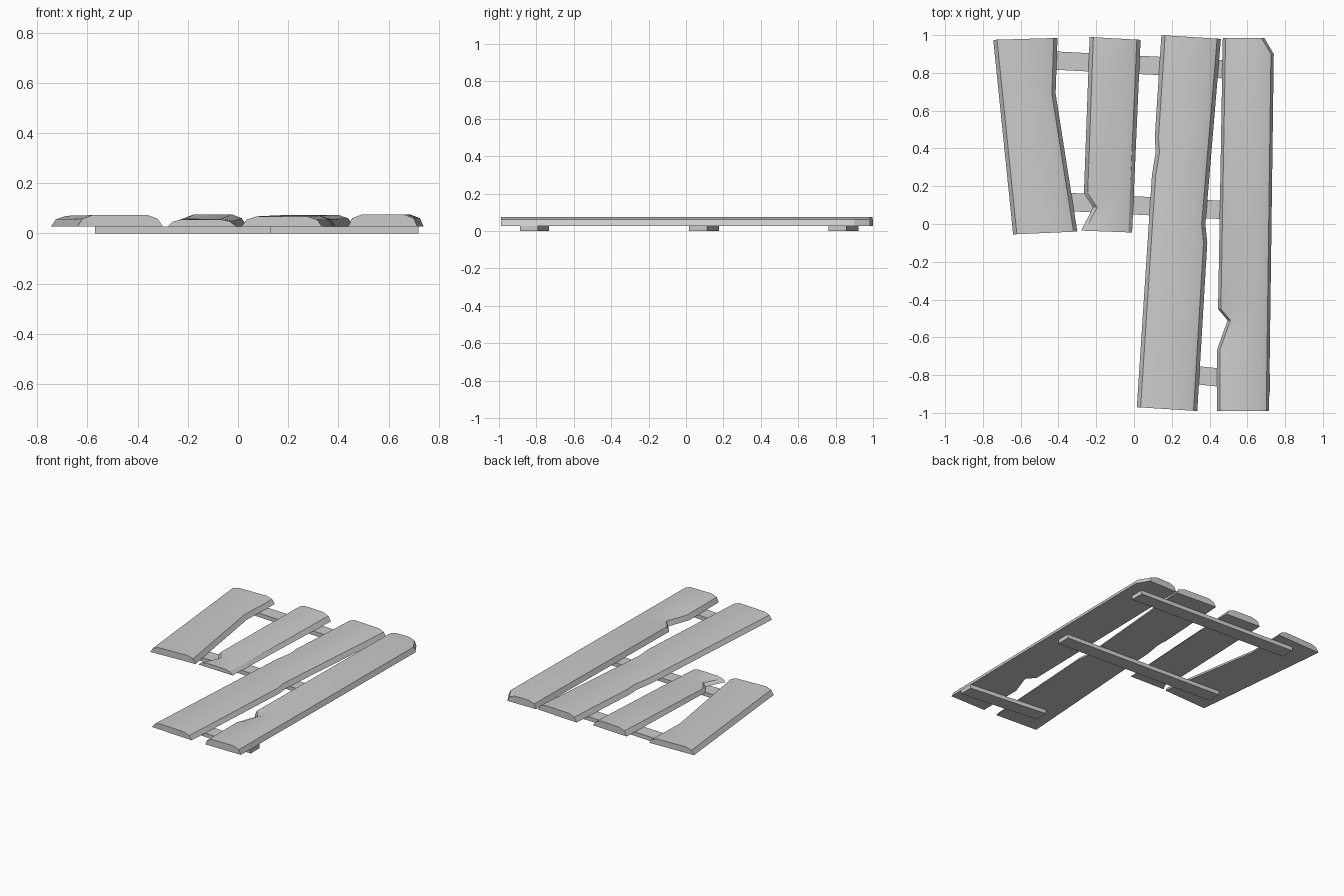
import bpy, bmesh
from mathutils import Vector

cube = bpy.data.objects.get("Cube")
if cube:
    bpy.data.objects.remove(cube)

grey = bpy.data.materials.new("weathered grey")
grey.use_nodes = True
grey.diffuse_color = (0.6, 0.6, 0.6, 1)
grey.node_tree.nodes["Principled BSDF"].inputs["Base Color"].default_value = (0.6, 0.6, 0.6, 1)

BASE = 0.028  # underside of the planks, top of the battens


def make_object(name, bm, smooth=False):
    bmesh.ops.recalc_face_normals(bm, faces=bm.faces)
    mesh = bpy.data.meshes.new(name)
    bm.to_mesh(mesh)
    bm.free()
    mesh.materials.append(grey)
    obj = bpy.data.objects.new(name, mesh)
    bpy.context.collection.objects.link(obj)
    if smooth:
        bpy.ops.object.select_all(action='DESELECT')
        obj.select_set(True)
        bpy.context.view_layer.objects.active = obj
        bpy.ops.object.shade_smooth_by_angle(angle=0.5)
    return obj


def fractions(edge):
    """Lengthwise position of each edge point, 0 at the front and 1 at the back."""
    y0, y1 = edge[0][1], edge[-1][1]
    return [(y - y0) / (y1 - y0) for x, y in edge]


def sample(edge, t):
    ts = fractions(edge)
    for i in range(len(ts) - 1):
        if t <= ts[i + 1] + 1e-6:
            f = (t - ts[i]) / (ts[i + 1] - ts[i])
            return Vector(edge[i]).lerp(Vector(edge[i + 1]), f)


def plank(name, left, right, tops, side=0.02):
    """Loft a chamfered board section between two worn edge outlines."""
    stations = sorted({round(t, 4) for t in fractions(left) + fractions(right)})
    bm = bmesh.new()
    rings = []
    for t in stations:
        a, b = sample(left, t), sample(right, t)
        height = tops[0] + (tops[1] - tops[0]) * t - BASE
        across = (b - a).normalized()
        section = [(0, 0), (side, 0.68), (side + 0.04, 1)]
        points = [(a + across * d, h) for d, h in section]
        points += [(b - across * d, h) for d, h in reversed(section)]
        rings.append([bm.verts.new((p.x, p.y, BASE + height * h)) for p, h in points])
    for r, s in zip(rings, rings[1:]):
        for i in range(len(r)):
            j = (i + 1) % len(r)
            bm.faces.new((r[i], r[j], s[j], s[i]))
    bm.faces.new(rings[0])
    bm.faces.new(rings[-1])
    return make_object(name, bm, smooth=True)


def batten(name, start, end, width=0.097):
    """Flat cross strip with ends square to the planks."""
    bm = bmesh.new()
    half = width / 2
    corners = [(start[0], start[1] - half), (end[0], end[1] - half),
               (end[0], end[1] + half), (start[0], start[1] + half)]
    face = bm.faces.new([bm.verts.new((x, y, 0)) for x, y in corners])
    top = bmesh.ops.extrude_face_region(bm, geom=[face])
    moved = [v for v in top["geom"] if isinstance(v, bmesh.types.BMVert)]
    bmesh.ops.translate(bm, verts=moved, vec=(0, 0, BASE))
    return make_object(name, bm)


# Planks, from the model's right to its left
plank("short_outer_plank",
      [(-0.64, -0.055), (-0.745, 0.975)],
      [(-0.30, -0.04), (-0.415, 0.69), (-0.405, 0.985)], (0.073, 0.07))
plank("short_inner_plank",
      [(-0.28, -0.035), (-0.215, 0.09), (-0.265, 0.165), (-0.235, 0.99)],
      [(-0.01, -0.045), (0.035, 0.975)], (0.056, 0.076))
plank("long_inner_plank",
      [(0.015, -0.97), (0.095, 0.26), (0.115, 0.38), (0.11, 0.46), (0.145, 1.0)],
      [(0.335, -0.99), (0.388, -0.1), (0.378, 0.0), (0.46, 0.98)], (0.068, 0.074))
plank("long_outer_plank",
      [(0.44, -0.99), (0.44, -0.665), (0.495, -0.51), (0.445, -0.45), (0.47, 0.985)],
      [(0.715, -0.99), (0.74, 0.9), (0.69, 0.985)], (0.076, 0.076), side=0.015)

# Battens underneath
batten("back_batten", (-0.57, 0.873), (0.655, 0.81))
batten("middle_batten", (-0.57, 0.128), (0.655, 0.065))
batten("front_batten", (0.13, -0.78), (0.72, -0.84))
